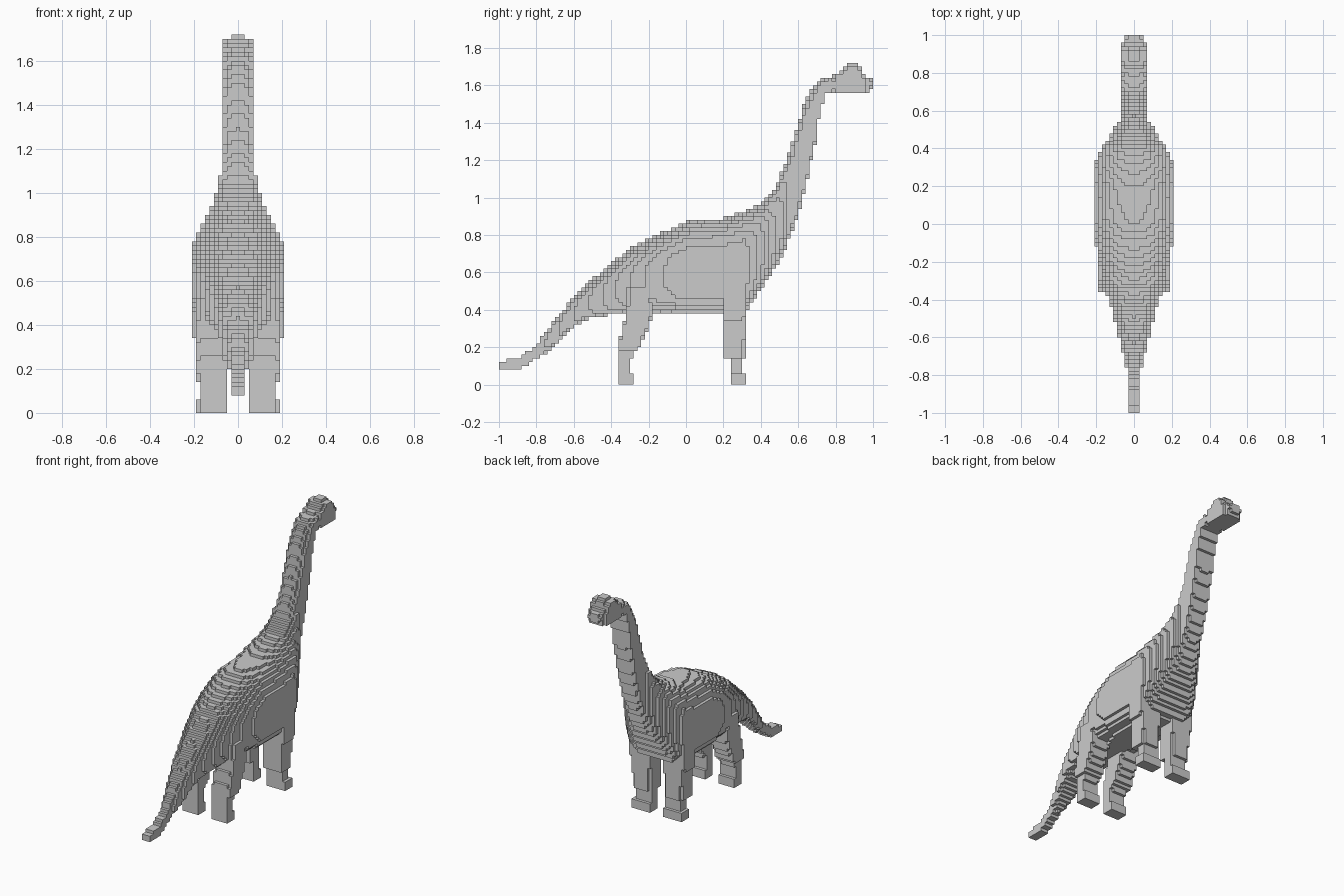
import bpy
import bmesh

S = 0.02  # block size


def interp(table, v):
    """Linear lookup of all columns of a table keyed by its first column."""
    if v <= table[0][0]:
        return table[0][1:]
    for a, b in zip(table, table[1:]):
        if v <= b[0]:
            k = (v - a[0]) / (b[0] - a[0])
            return [p + (q - p) * k for p, q in zip(a[1:], b[1:])]
    return table[-1][1:]


# Side outline along y: (y, top z, bottom z)
OUTLINE = [
    (-1.0, .12, .08), (-.89, .15, .08), (-.81, .20, .13), (-.76, .27, .16),
    (-.68, .375, .235), (-.6, .465, .31), (-.54, .53, .345), (-.46, .595, .365),
    (-.32, .715, .385), (-.2, .78, .39), (0, .87, .385), (.2, .89, .385),
    (.3, .92, .385), (.33, .935, .40), (.366, .95, .455), (.42, .99, .535),
    (.473, 1.05, .615), (.527, 1.17, .72), (.58, 1.32, .855), (.607, 1.417, .935),
    (.634, 1.52, 1.03), (.66, 1.567, 1.15), (.687, 1.60, 1.27), (.714, 1.63, 1.44),
    (.746, 1.64, 1.55), (.78, 1.645, 1.56), (.83, 1.68, 1.56), (.87, 1.715, 1.56),
    (.91, 1.715, 1.56), (.94, 1.68, 1.56), (.97, 1.65, 1.56), (.98, 1.645, 1.57),
    (1.0, 1.635, 1.60)]
# Half width seen from above: (y, half width)
WIDTH = [
    (-1.0, .015), (-.97, .034), (-.77, .036), (-.7, .056), (-.63, .075),
    (-.5, .105), (-.42, .128), (-.265, .17), (-.16, .195), (-.03, .212),
    (.31, .212), (.386, .18), (.45, .135), (.5, .11), (.55, .078),
    (.77, .078), (.79, .066), (.81, .078), (.94, .078), (.97, .056), (1.0, .04)]
# Leg outlines: (z, back y, front y, inner x, outer x)
HIND = [
    (0, -.355, -.28, .05, .17), (.06, -.355, -.28, .05, .17),
    (.065, -.355, -.30, .05, .17), (.13, -.36, -.30, .05, .17),
    (.17, -.37, -.275, .05, .18), (.2, -.36, -.25, .05, .19),
    (.3, -.345, -.2, .05, .19), (.38, -.32, -.18, .05, .19),
    (.52, -.31, -.18, .05, .18)]
FRONT = [
    (0, .23, .325, .05, .19), (.06, .23, .325, .05, .19),
    (.065, .23, .305, .05, .18), (.13, .23, .31, .05, .18),
    (.14, .195, .31, .05, .19), (.3, .195, .315, .05, .195),
    (.4, .19, .33, .05, .21), (.52, .19, .33, .05, .21)]


def in_body(x, y, z):
    top, bottom = interp(OUTLINE, y)
    if not bottom < z < top:
        return False
    t = (2 * z - top - bottom) / (top - bottom)
    p = 2.4 if t > 0 else 4
    return abs(x) < interp(WIDTH, y)[0] * (1 - abs(t) ** p) ** (1 / p)


def in_leg(table):
    def test(x, y, z):
        if z > .52:
            return False
        y0, y1, x0, x1 = interp(table, z)
        u = abs(2 * abs(x) - x0 - x1) / (x1 - x0)
        v = abs(2 * y - y0 - y1) / (y1 - y0)
        return u < 1 and v < 1 and u ** 4 + v ** 4 < 1.25
    return test


# Each block belongs to the first part that contains it
def between(a, b):
    return lambda x, y, z: a <= y < b and in_body(x, y, z)


PARTS = [
    ("tail", between(-1.01, -.5)), ("torso", between(-.5, .48)),
    ("neck", between(.48, .76)), ("head", between(.76, 1.01)),
    ("hind_legs", in_leg(HIND)), ("front_legs", in_leg(FRONT))]

owner = {}
for i in range(-11, 12):
    for j in range(-50, 50):
        for k in range(86):
            p = (i * S, (j + .5) * S, (k + .5) * S)
            for name, inside in PARTS:
                if inside(*p):
                    owner[i, j, k] = name
                    break


# Outer block faces of one part, hidden faces left out
def build(name):
    bm = bmesh.new()
    verts = {}

    def vert(c):
        if c not in verts:
            verts[c] = bm.verts.new(((c[0] - .5) * S, c[1] * S, c[2] * S))
        return verts[c]

    for cell, part in owner.items():
        if part != name:
            continue
        for axis in range(3):
            b, c = (axis + 1) % 3, (axis + 2) % 3
            for side in (0, 1):
                near = list(cell)
                near[axis] += 2 * side - 1
                if tuple(near) in owner:
                    continue
                ring = []
                for db, dc in ((0, 0), (1, 0), (1, 1), (0, 1)):
                    q = list(cell)
                    q[axis] += side
                    q[b] += db
                    q[c] += dc
                    ring.append(vert(tuple(q)))
                bm.faces.new(ring if side else ring[::-1])
    mesh = bpy.data.meshes.new(name)
    bm.to_mesh(mesh)
    bm.free()
    bpy.context.collection.objects.link(bpy.data.objects.new(name, mesh))


for name, _ in PARTS:
    build(name)
